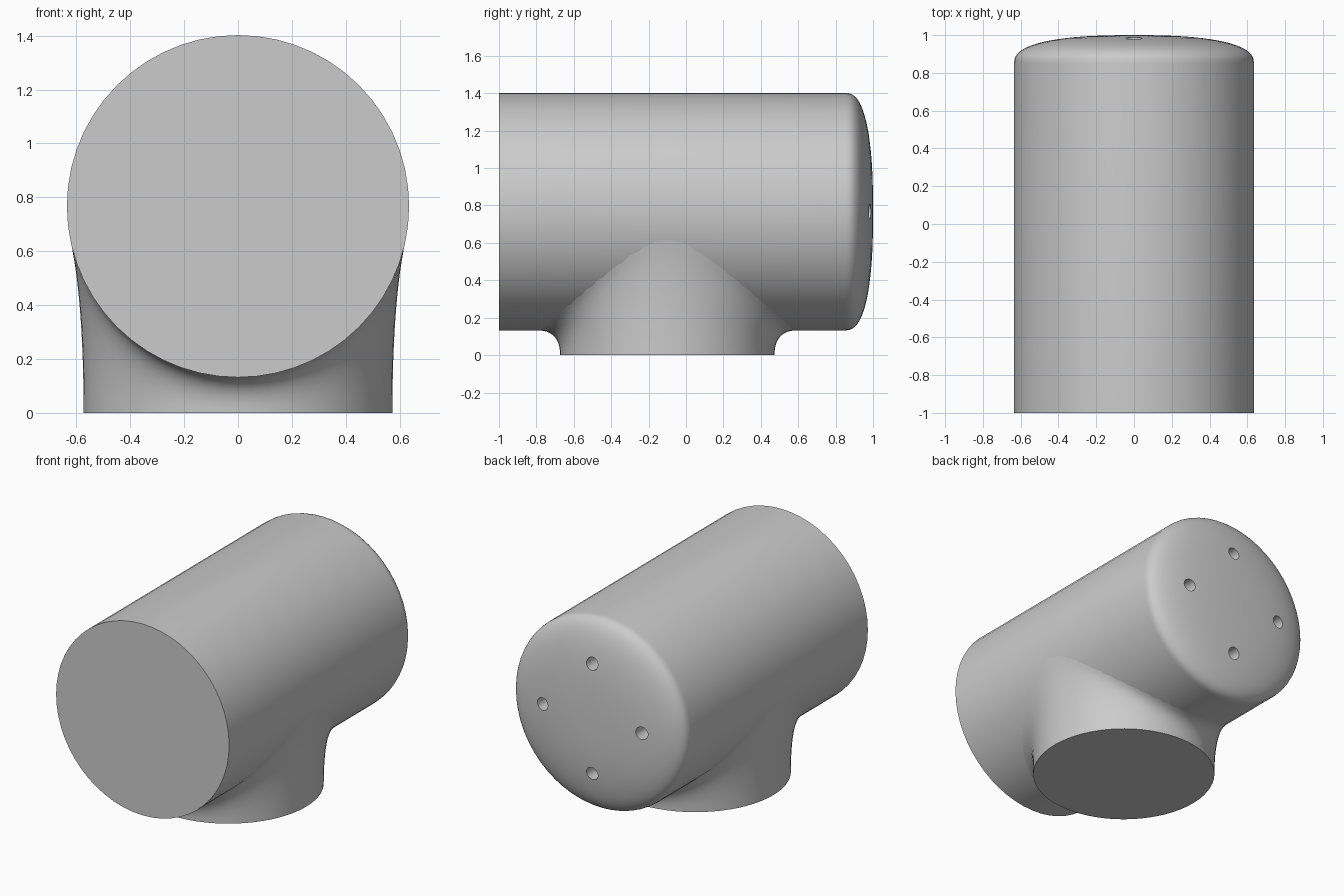
import bpy
import bmesh
from math import sin, cos, pi, sqrt
from mathutils import Vector, Matrix

if "Cube" in bpy.data.objects:
    bpy.data.objects.remove(bpy.data.objects["Cube"], do_unlink=True)

R = 0.635            # barrel radius
AXIS_Z = 0.767       # barrel axis height
NECK_Y = -0.1        # neck centre
NECK_R = 0.573       # neck foot radius
SEGMENTS = 56

grey = bpy.data.materials.new("plain_grey")
grey.use_nodes = True
colour = (0.6, 0.6, 0.6, 1)
grey.diffuse_color = colour
grey.node_tree.nodes["Principled BSDF"].inputs["Base Color"].default_value = colour


def make_object(name, bm):
    bmesh.ops.recalc_face_normals(bm, faces=bm.faces[:])
    mesh = bpy.data.meshes.new(name)
    bm.to_mesh(mesh)
    bm.free()
    mesh.materials.append(grey)
    obj = bpy.data.objects.new(name, mesh)
    bpy.context.collection.objects.link(obj)
    return obj


def select_only(obj):
    bpy.ops.object.select_all(action="DESELECT")
    obj.select_set(True)
    bpy.context.view_layer.objects.active = obj


def bridge(bm, rings):
    for a, b in zip(rings, rings[1:]):
        n = len(a)
        for i in range(n):
            j = (i + 1) % n
            bm.faces.new((a[i], a[j], b[j], b[i]))


# Barrel: flat front, softly domed back
profile = [(R, -1.0)]
dome_steps = 18
for k in range(dome_steps):
    t = k / dome_steps * pi / 2
    profile.append((R * cos(t) ** 0.8, 0.85 + 0.15 * sin(t) ** 0.8))

bm = bmesh.new()
rings = []
for r, y in profile:
    angles = [2 * pi * i / SEGMENTS for i in range(SEGMENTS)]
    rings.append([bm.verts.new((r * sin(a), y, AXIS_Z + r * cos(a))) for a in angles])
bridge(bm, rings)
bm.faces.new(rings[0])
tip = bm.verts.new((0, 1, AXIS_Z))
for i in range(SEGMENTS):
    bm.faces.new((rings[-1][i], rings[-1][(i + 1) % SEGMENTS], tip))
barrel = make_object("barrel", bm)

# Four bolt holes in the domed back
bm = bmesh.new()
for q in range(4):
    a = q * pi / 2
    place = Matrix.Translation((0.364 * cos(a), 1.0, AXIS_Z + 0.364 * sin(a)))
    bmesh.ops.create_cone(bm, cap_ends=True, segments=16, radius1=0.042, radius2=0.042,
                          depth=0.3, matrix=place @ Matrix.Rotation(pi / 2, 4, "X"))
cutter = make_object("hole_cutter", bm)
cutter.hide_render = True
cut = barrel.modifiers.new("bolt_holes", "BOOLEAN")
cut.operation = "DIFFERENCE"
cut.solver = "EXACT"
cut.object = cutter
select_only(barrel)
bpy.ops.object.modifier_apply(modifier=cut.name)
bpy.data.objects.remove(cutter, do_unlink=True)

# Neck: round foot flaring up until it is tangent to the barrel
steps = 12
bm = bmesh.new()
rings = [[] for _ in range(steps + 1)]
for i in range(64):
    a = 2 * pi * i / 64
    foot = Vector((NECK_R * cos(a), NECK_Y + NECK_R * sin(a), 0))
    x, y = 0.62 * cos(a), NECK_Y + 0.69 * sin(a)
    drop = sqrt(R * R - x * x)
    top = Vector((x, y, AXIS_Z - drop))
    corner = Vector((foot.x, foot.y, top.z + (foot.x - x) * x / drop))
    h1 = foot.lerp(corner, 0.7)
    h2 = top.lerp(corner, 0.6)
    for k in range(steps + 1):
        t = k / steps
        u = 1 - t
        p = u**3 * foot + 3 * u * u * t * h1 + 3 * u * t * t * h2 + t**3 * top
        if k == steps:
            p += Vector((-x, 0, drop)) * 0.003
        rings[k].append(bm.verts.new(p))
bridge(bm, rings)
bm.faces.new(rings[0])
neck = make_object("neck", bm)

for obj in (barrel, neck):
    select_only(obj)
    bpy.ops.object.shade_smooth_by_angle(angle=pi / 6)
